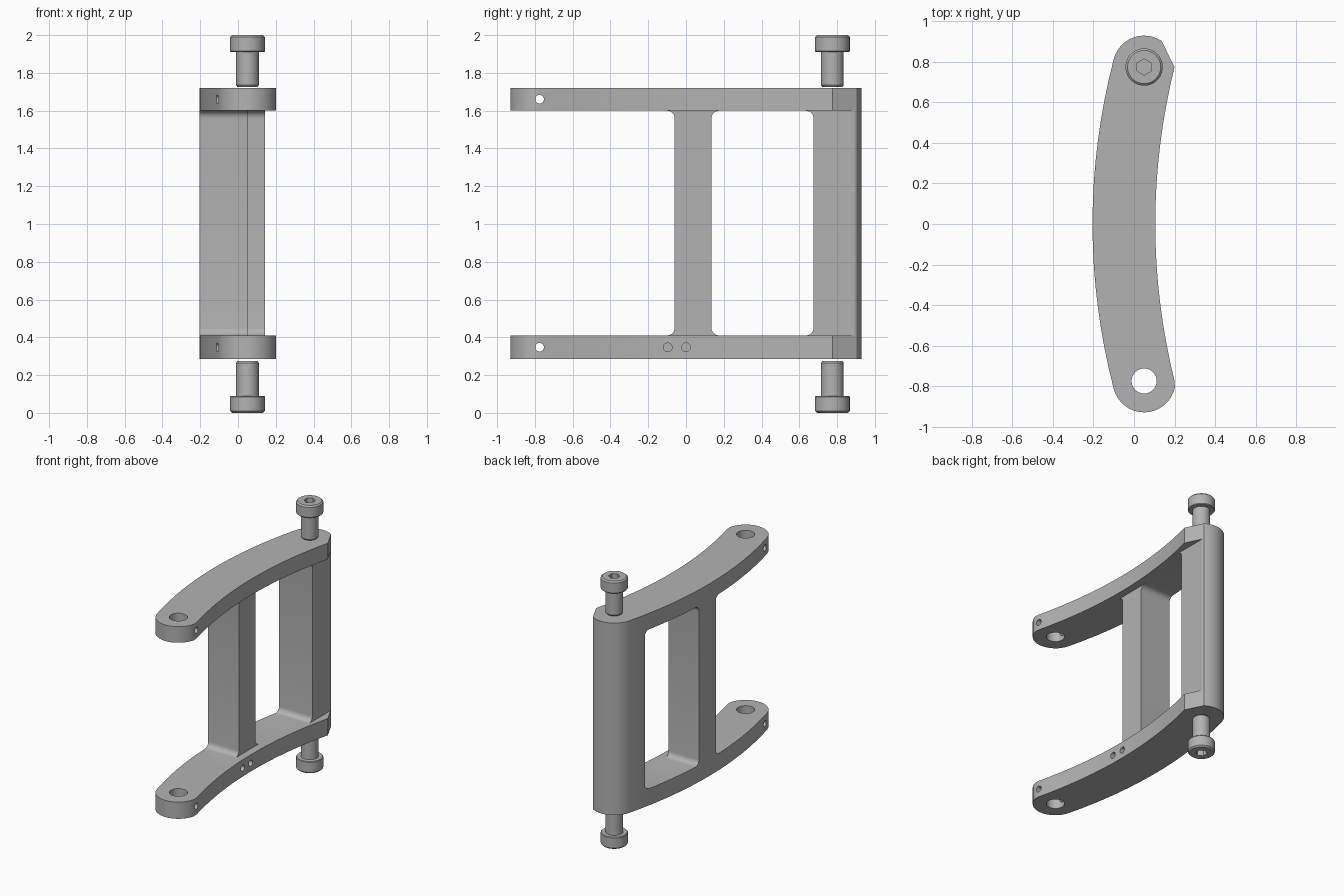
import bpy, bmesh, math
from mathutils import Vector

cube = bpy.data.objects.get("Cube")
if cube:
    bpy.data.objects.remove(cube, do_unlink=True)

GREY = (0.45, 0.45, 0.45, 1)
metal = bpy.data.materials.new("grey metal")
metal.use_nodes = True
metal.diffuse_color = GREY
metal.node_tree.nodes["Principled BSDF"].inputs["Base Color"].default_value = GREY

PIN_X, PIN_Y, END_R = 0.05, 0.775, 0.155
Z_LOW, Z_HIGH = 0.285, 1.72      # outer faces of the two arms
IN_LOW, IN_HIGH = 0.41, 1.60     # inner faces of the two arms


def prism(name, points, offset):
    """Solid made by sweeping a flat polygon along an offset."""
    bm = bmesh.new()
    face = bm.faces.new([bm.verts.new(p) for p in points])
    ext = bmesh.ops.extrude_face_region(bm, geom=[face])
    moved = [g for g in ext["geom"] if isinstance(g, bmesh.types.BMVert)]
    bmesh.ops.translate(bm, verts=moved, vec=Vector(offset))
    bmesh.ops.recalc_face_normals(bm, faces=bm.faces)
    mesh = bpy.data.meshes.new(name)
    bm.to_mesh(mesh)
    bm.free()
    mesh.materials.append(metal)
    obj = bpy.data.objects.new(name, mesh)
    bpy.context.collection.objects.link(obj)
    return obj


def arc(cx, cy, r, start, end, n):
    angles = [math.radians(start + (end - start) * i / n) for i in range(n + 1)]
    return [(cx + r * math.cos(a), cy + r * math.sin(a)) for a in angles]


def activate(obj):
    bpy.ops.object.select_all(action="DESELECT")
    obj.select_set(True)
    bpy.context.view_layer.objects.active = obj


def cut(obj, cutter):
    cutter.hide_render = True
    mod = obj.modifiers.new("cut", "BOOLEAN")
    mod.operation, mod.solver, mod.object = "DIFFERENCE", "EXACT", cutter
    activate(obj)
    bpy.ops.object.modifier_apply(modifier=mod.name)
    bpy.data.objects.remove(cutter, do_unlink=True)


def window(y0, y1, r=0.04):
    """Rounded opening running across the frame."""
    pts = []
    for cy, cz, a in ((y1 - r, IN_HIGH - r, 0), (y0 + r, IN_HIGH - r, 90),
                      (y0 + r, IN_LOW + r, 180), (y1 - r, IN_LOW + r, 270)):
        pts += arc(cy, cz, r, a, a + 90, 6)
    return prism("window_cutter", [(-1, y, z) for y, z in pts], (2, 0, 0))


def trim(x, y0, y1):
    """Block that sets an upright back from the arm edges."""
    pts = [(x, y0, IN_LOW), (1, y0, IN_LOW), (1, y1, IN_LOW), (x, y1, IN_LOW)]
    return prism("trim_cutter", pts, (0, 0, IN_HIGH - IN_LOW))


def cross_hole(y, z, x0, x1, r=0.023):
    pts = [(x0, a, b) for a, b in arc(y, z, r, 0, 345, 23)]
    return prism("hole_cutter", pts, (x1 - x0, 0, 0))


# Curved plan outline: concave edge, rounded front, convex edge, bevelled back
steps = [i / 8 - 1 for i in range(17)]
outline = [(0.105 + 0.095 * t * t, -0.775 * t) for t in steps]
outline += arc(PIN_X, -PIN_Y, END_R, -12, -165, 16)
outline += [(-0.205 + 0.105 * t * t, 0.815 * t) for t in steps[1:-1]]
outline += arc(PIN_X, PIN_Y, END_R, 165, 56, 12)
frame = prism("curved_frame", [(x, y, Z_LOW) for x, y in outline], (0, 0, Z_HIGH - Z_LOW))

# Openings, recessed uprights, pivot holes and small cross holes
cut(frame, window(-1.5, -0.06))
cut(frame, window(0.135, 0.675))
cut(frame, trim(0.05, -0.3, 0.4))
cut(frame, trim(0.142, 0.5, 1.2))
pivot = [(x, y, 0) for x, y in arc(PIN_X, -PIN_Y, 0.062, 0, 348.75, 31)]
cut(frame, prism("pivot_cutter", pivot, (0, 0, 2)))
for z in (0.347, 1.66):
    cut(frame, cross_hole(-0.775, z, -1, 1))
for y in (-0.097, 0.0):
    cut(frame, cross_hole(y, 0.347, 0.0, 1))
activate(frame)
bpy.ops.object.shade_smooth_by_angle(angle=math.radians(25))

# Socket-head screws, one above and one mirrored below
PROFILE = [(0, 1.725), (0.053, 1.725), (0.06, 1.735), (0.06, 1.91), (0.088, 1.91),
           (0.092, 1.915), (0.092, 1.99), (0.082, 2.0), (0, 2.0)]


def screw(name, flip):
    def height(z):
        return 2 - z if flip else z
    bm = bmesh.new()
    verts = [bm.verts.new((r, 0, height(z))) for r, z in PROFILE]
    edges = [bm.edges.new(pair) for pair in zip(verts, verts[1:])]
    bmesh.ops.spin(bm, geom=verts + edges, cent=(0, 0, 0), axis=(0, 0, 1),
                   angle=math.tau, steps=40)
    bmesh.ops.remove_doubles(bm, verts=bm.verts, dist=0.0001)
    bmesh.ops.recalc_face_normals(bm, faces=bm.faces)
    bmesh.ops.translate(bm, verts=bm.verts, vec=(PIN_X, PIN_Y, 0))
    mesh = bpy.data.meshes.new(name)
    bm.to_mesh(mesh)
    bm.free()
    mesh.materials.append(metal)
    obj = bpy.data.objects.new(name, mesh)
    bpy.context.collection.objects.link(obj)
    # Hexagonal drive recess
    hexagon = [(x, y, height(1.94)) for x, y in arc(PIN_X, PIN_Y, 0.04, 30, 330, 5)]
    cut(obj, prism("socket_cutter", hexagon, (0, 0, -0.2 if flip else 0.2)))
    activate(obj)
    bpy.ops.object.shade_smooth_by_angle(angle=math.radians(25))


screw("upper_screw", False)
screw("lower_screw", True)
